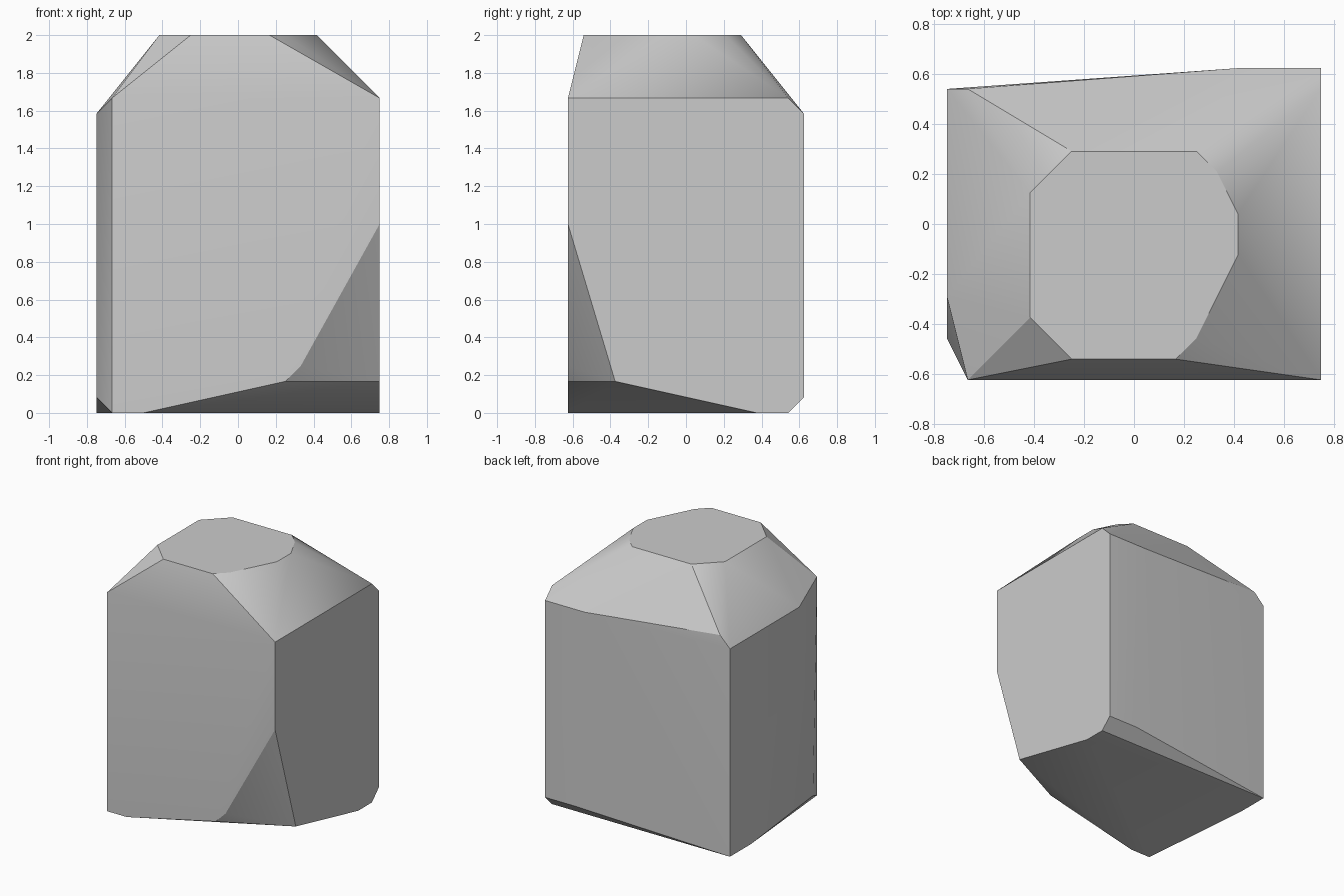
import bpy
import bmesh
import math

# Remove the default cube only
default_cube = bpy.data.objects.get("Cube")
if default_cube:
    bpy.data.objects.remove(default_cube, do_unlink=True)

# The boulder is a convex block whose corners sit on a regular grid
STEP = 2 / 24
HALF_X, HALF_Y = 9, 7.5

# Corner outline (x, y) at each height level, in grid steps
LEVELS = {
    # flat crown
    24: [(6, 11), (12, 11), (13, 10), (14, 8), (14, 6),
         (12, 2), (11, 1), (6, 1), (4, 3), (4, 9)],
    # shoulders
    20: [(1, 0), (18, 0), (18, 14), (1, 14)],
    19: [(0, 4), (0, 14), (14, 15), (18, 15)],
    # chipped front corner
    12: [(18, 0)],
    3: [(13, 0)],
    2: [(12, 0), (18, 3)],
    # bevelled foot
    1: [(0, 2), (15, 15), (18, 15)],
    0: [(1, 0), (3, 0), (18, 12), (18, 14), (0, 14), (0, 11)],
}


def make_material(name, colour):
    material = bpy.data.materials.new(name)
    material.use_nodes = True
    material.diffuse_color = colour
    shader = next(n for n in material.node_tree.nodes if n.type == 'BSDF_PRINCIPLED')
    shader.inputs["Base Color"].default_value = colour
    shader.inputs["Roughness"].default_value = 0.8
    return material


def make_hull(name, levels, material):
    bm = bmesh.new()
    for height, outline in levels.items():
        for i, j in outline:
            bm.verts.new(((i - HALF_X) * STEP, (j - HALF_Y) * STEP, height * STEP))
    # Wrap the corners in a convex skin and merge coplanar triangles
    bmesh.ops.convex_hull(bm, input=list(bm.verts))
    loose = [v for v in bm.verts if not v.link_faces]
    bmesh.ops.delete(bm, geom=loose, context='VERTS')
    bmesh.ops.dissolve_limit(bm, angle_limit=math.radians(0.2),
                             verts=list(bm.verts), edges=list(bm.edges))
    bmesh.ops.recalc_face_normals(bm, faces=list(bm.faces))
    mesh = bpy.data.meshes.new(name)
    bm.to_mesh(mesh)
    bm.free()
    mesh.materials.append(material)
    obj = bpy.data.objects.new(name, mesh)
    bpy.context.collection.objects.link(obj)
    return obj


boulder = make_hull("boulder", LEVELS, make_material("stone grey", (0.6, 0.6, 0.6, 1)))

# Soften shallow facets, keep the hard chips crisp
bpy.ops.object.select_all(action='DESELECT')
boulder.select_set(True)
bpy.context.view_layer.objects.active = boulder
bpy.ops.object.shade_smooth_by_angle(angle=math.radians(30))
